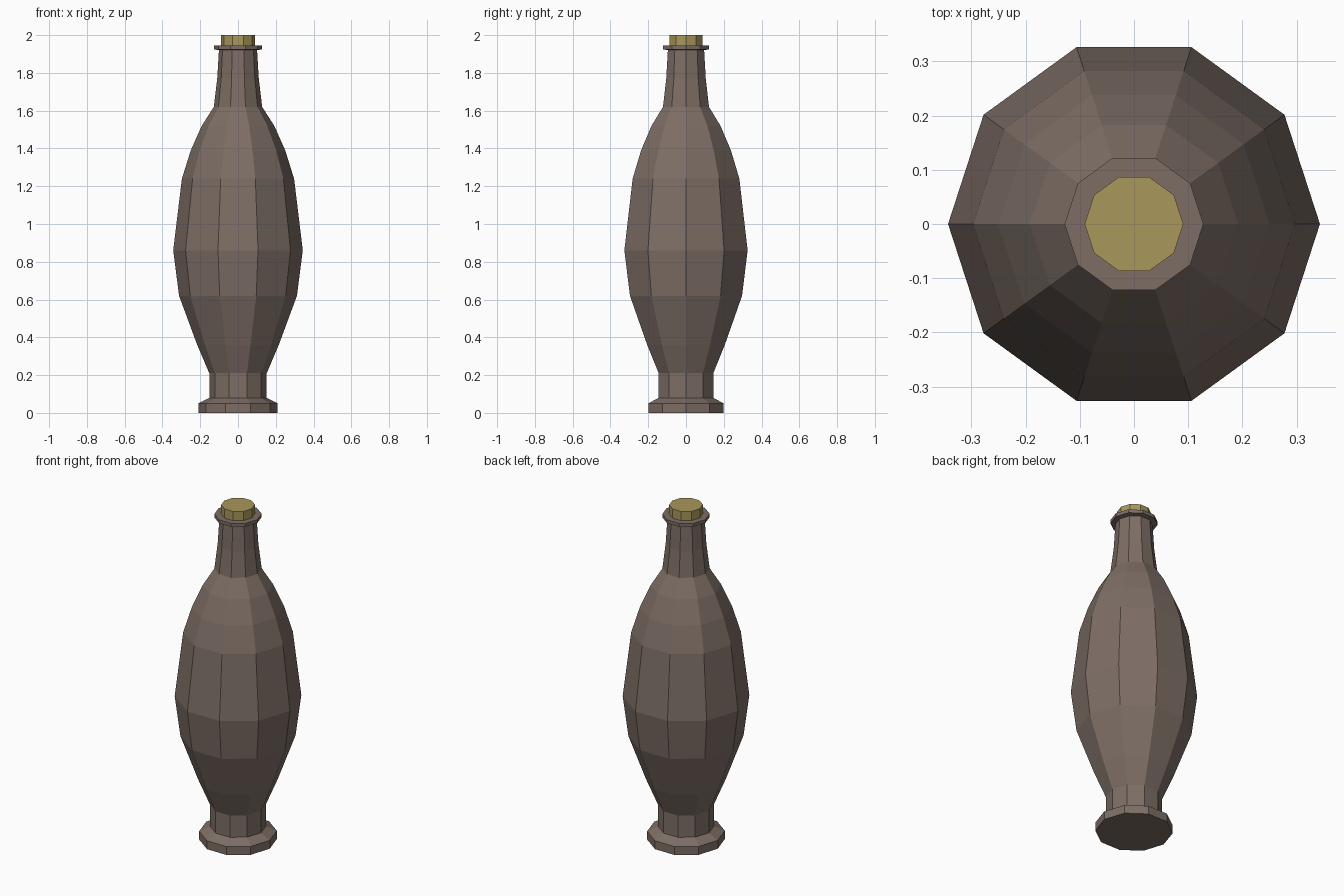
import bpy
import bmesh
from math import cos, sin, tau

if "Cube" in bpy.data.objects:
    bpy.data.objects.remove(bpy.data.objects["Cube"], do_unlink=True)

SIDES = 10


def material(name, colour):
    mat = bpy.data.materials.new(name)
    mat.use_nodes = True
    mat.diffuse_color = colour
    mat.node_tree.nodes["Principled BSDF"].inputs["Base Color"].default_value = colour
    return mat


def lathe(name, profile, mat):
    """Revolve (radius, height) pairs into a closed, flat-faced solid."""
    bm = bmesh.new()
    rings = [[bm.verts.new((r * cos(tau * i / SIDES), r * sin(tau * i / SIDES), z))
              for i in range(SIDES)] for r, z in profile]
    for low, high in zip(rings, rings[1:]):
        for i in range(SIDES):
            j = (i + 1) % SIDES
            bm.faces.new((low[i], low[j], high[j], high[i]))
    bm.faces.new(rings[0][::-1])
    bm.faces.new(rings[-1])
    mesh = bpy.data.meshes.new(name)
    bm.to_mesh(mesh)
    bm.free()
    mesh.materials.append(mat)
    obj = bpy.data.objects.new(name, mesh)
    bpy.context.collection.objects.link(obj)
    return obj


glass = material("brown_glass", (0.205, 0.155, 0.13, 1))
stopper = material("pale_cork", (0.40, 0.31, 0.105, 1))

# Bottle: foot, stem, swollen belly, shoulder, neck and lip
lathe("bottle", [
    (0.21, 0), (0.21, 0.05), (0.152, 0.08), (0.152, 0.21),
    (0.216, 0.36), (0.312, 0.62), (0.343, 0.86),
    (0.297, 1.24), (0.25, 1.39), (0.192, 1.52), (0.128, 1.62),
    (0.11, 1.77), (0.101, 1.92),
    (0.128, 1.925), (0.128, 1.945), (0.085, 1.945),
], glass)

# Cork standing out of the neck
lathe("cork", [(0.091, 1.93), (0.091, 2.0)], stopper)
